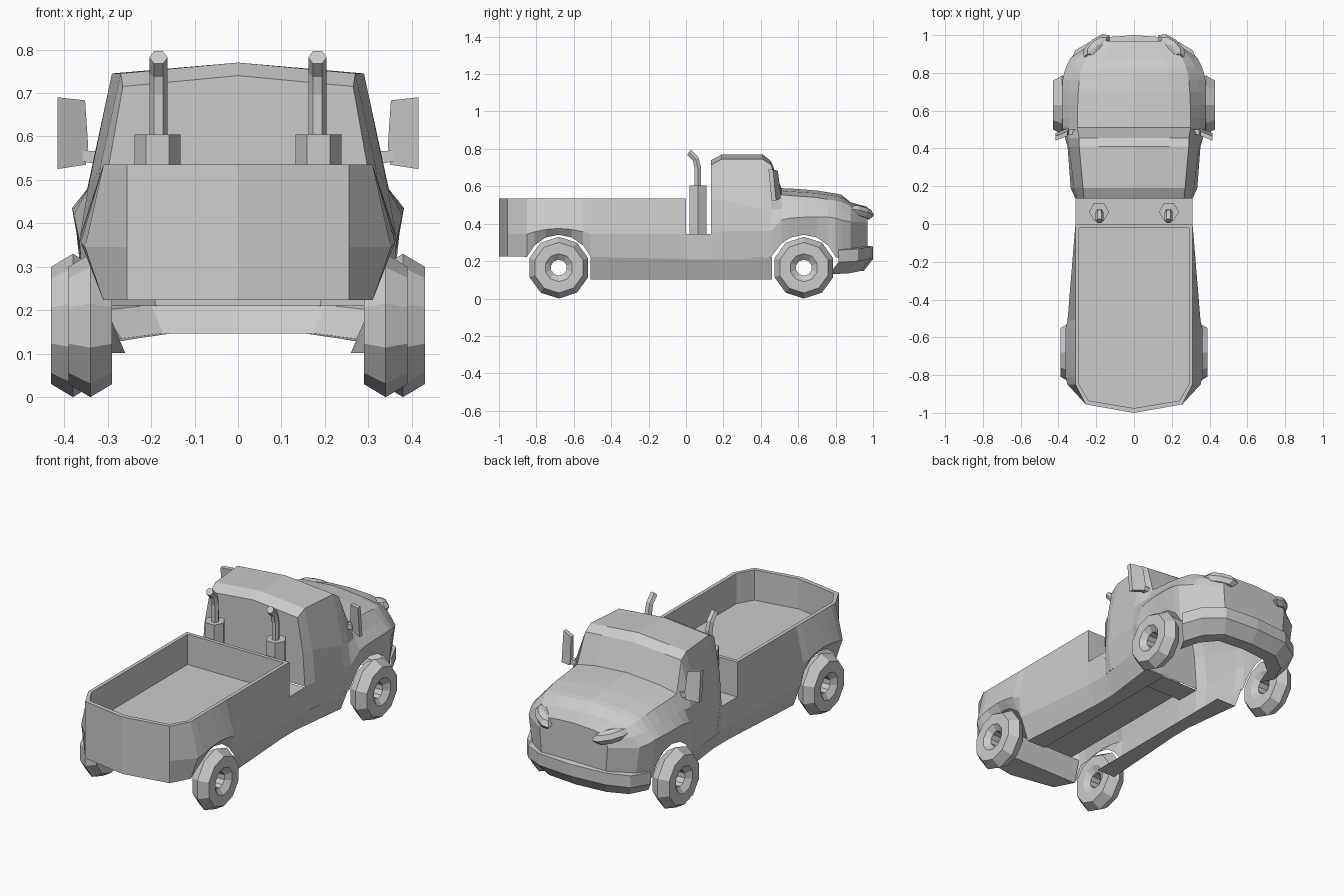
import bpy, bmesh
from math import sin, cos, pi, sqrt, radians
from mathutils import Matrix


def finish(name, bm):
    bmesh.ops.remove_doubles(bm, verts=bm.verts, dist=0.0005)
    bmesh.ops.recalc_face_normals(bm, faces=bm.faces)
    me = bpy.data.meshes.new(name)
    bm.to_mesh(me)
    bm.free()
    ob = bpy.data.objects.new(name, me)
    bpy.context.collection.objects.link(ob)
    ob.modifiers.new("mirror", 'MIRROR')
    return ob


def loft(name, cols, closed=False, extra=()):
    """Skin between neighbouring columns of points; extra = flat polygons."""
    bm = bmesh.new()
    vs = [[bm.verts.new(p) for p in c] for c in cols]
    n = len(cols[0])
    for a, b in zip(vs, vs[1:]):
        for i in range(n if closed else n - 1):
            j = (i + 1) % n
            bm.faces.new((a[i], a[j], b[j], b[i]))
    for poly in extra:
        bm.faces.new([bm.verts.new(p) for p in poly])
    return finish(name, bm)


def arch(y, centre):
    return 0.165 + sqrt(max(0.176 ** 2 - (y - centre) ** 2, 0.0034))


REAR, FRONT = -0.68, 0.63
STEPS = (-0.17, -0.13, -0.07, 0, 0.07, 0.13, 0.17)

# Cab and hood: half sections from crown to sill
# (y, crown z, crown blend, roof edge, belt, waist, sill)
stations = [
    (0.135, 0.74, 0.65, (0.265, 0.715), (0.298, 0.53), (0.31, 0.35), (0.305, 0.21)),
    (0.19, 0.77, 0.65, (0.27, 0.745), (0.317, 0.53), (0.335, 0.36), (0.315, 0.21)),
    (0.41, 0.77, 0.65, (0.29, 0.745), (0.345, 0.48), (0.352, 0.36), (0.335, 0.21)),
    (0.455, 0.735, 0.65, (0.29, 0.715), (0.348, 0.475), (0.365, 0.36), None),
    (0.51, 0.59, 0.4, (0.30, 0.555), (0.345, 0.48), (0.378, 0.42), None),
    (0.56, 0.588, 0.4, (0.30, 0.55), (0.345, 0.482), (0.38, 0.43), None),
    (0.63, 0.583, 0.4, (0.298, 0.545), (0.345, 0.482), (0.382, 0.435), None),
    (0.70, 0.577, 0.4, (0.295, 0.54), (0.342, 0.482), (0.382, 0.435), None),
    (0.76, 0.568, 0.4, (0.29, 0.53), (0.338, 0.48), (0.378, 0.435), None),
    (0.80, 0.562, 0.4, (0.285, 0.525), (0.33, 0.475), (0.37, 0.43), None),
    (0.83, 0.555, 0.4, (0.275, 0.515), (0.32, 0.47), (0.36, 0.42), (0.335, 0.21)),
    (0.88, 0.515, 0.4, (0.255, 0.495), (0.30, 0.46), (0.335, 0.41), (0.305, 0.21)),
    (0.97, 0.49, 0.4, (0.18, 0.475), (0.195, 0.45), (0.205, 0.41), (0.19, 0.21)),
]
cab = []
for y, za, k, c, d, e, f in stations:
    f = f or (0.355, arch(y, FRONT))
    cab.append([(0, y, za), (c[0] * 0.65, y, za + (c[1] - za) * k)]
               + [(x, y, z) for x, z in (c, d, e, f)])
back = cab[0][:5] + [(0, 0.135, 0.35)]
nose = cab[-1] + [(0, 0.97, 0.21)]
loft("cab_and_hood", cab, extra=[back, nose])

# Front bumper wrapped round the nose
plan = [(0, 1.0, 0.0), (0.2, 0.985, 0.0), (0.31, 0.92, -0.012), (0.358, 0.815, -0.018)]
loft("front_bumper", [[(x * 0.9, y - 0.045, 0.285 + d), (x, y, 0.277 + d),
                       (x, y, 0.212 + d), (x * 0.86, y - 0.05, 0.147 + d),
                       (x * 0.75, y - 0.12, 0.147 + d)] for x, y, d in plan])

# Headlights: faceted pods on the nose corners
bm = bmesh.new()
bmesh.ops.create_uvsphere(bm, u_segments=8, v_segments=4, radius=1)
bm.transform(Matrix.Translation((0.2, 0.94, 0.46)) @ Matrix.Rotation(radians(-40), 4, 'Z')
             @ Matrix.Rotation(radians(-12), 4, 'Y') @ Matrix.Diagonal((0.095, 0.042, 0.036, 1)))
finish("headlights", bm)

# Cargo bed: columns round the half outline, from lower edge over the rim to the floor
T, FL = 0.535, 0.37


def bed_col(xt, y, xm, zm, xl, zl, xi, yi):
    return [(xl, y, zl), (xm, y, zm), (xt, y, T), (xi, yi, T), (xi, yi, FL)]


bed = [bed_col(0, -1.0, 0, 0.345, 0, 0.224, 0, -0.975),
       bed_col(0.255, -0.955, 0.255, 0.345, 0.255, 0.224, 0.24, -0.935)]
for s in STEPS:
    y = REAR + s
    edge = abs(s) > 0.15
    xm = 0.352 if edge else 0.362
    zm = 0.345 if edge else 0.35 + 0.025 * cos(s * 10)
    xl = 0.31 if s < -0.15 else 0.338 if edge else 0.33
    bed.append(bed_col(0.31, y, xm, zm, xl, arch(y, REAR), 0.29, y))
bed.append(bed_col(0.31, 0, 0.31, 0.345, 0.305, 0.21, 0.29, -0.02))
tail = [(0, -1, 0.224), (0.255, -0.955, 0.224), (0.31, -0.85, 0.224), (0, -0.85, 0.224)]
panel = [(0, -0.85, 0.224), (0.31, -0.85, 0.224), (0.34, -0.85, FL), (0, -0.85, FL)]
floor = [c[4] for c in bed] + [(0, -0.02, FL)]
loft("cargo_bed", bed, extra=[tail, panel, floor])
loft("bed_front_wall", [[(x, p[1], p[2]) for p in bed[-1][1:]] for x in (0.31, 0)])

# Deck between bed and cab
loft("deck", [[(0, y, 0.345), (0.31, y, 0.345), (0.305, y, 0.21)] for y in (0, 0.135)])

# Side skirts with an inward bottom flange
loft("side_skirts", [[(x, y, z), (x - 0.045, y, 0.102), (0.18, y, 0.102)]
                     for y, x, z in ((-0.51, 0.338, 0.226), (0, 0.305, 0.21),
                                     (0.135, 0.305, 0.21), (0.46, 0.345, 0.222))])

# Wheels: ten-sided rings with an open hub
tyre = [(0.165, 0), (0.135, 0.05), (0.075, 0.05), (0.043, 0.025),
        (0.043, -0.03), (0.08, -0.05), (0.135, -0.05)]
for name, cx, cy in (("rear_wheels", 0.34, REAR), ("front_wheels", 0.38, FRONT)):
    loft(name, [[(cx + w, cy + r * sin(a * pi / 5), 0.165 + r * cos(a * pi / 5))
                 for r, w in tyre] for a in range(11)], closed=True)

# Exhaust stacks: hexagonal base and a bent hexagonal pipe
bm = bmesh.new()
bmesh.ops.create_cone(bm, cap_ends=True, segments=6, radius1=0.053, radius2=0.053, depth=0.26,
                      matrix=Matrix.Translation((0.185, 0.065, 0.475)) @ Matrix.Rotation(pi / 2, 4, 'Z'))
finish("exhaust_bases", bm)
path = [(0.063, 0.60, 0), (0.063, 0.70, 10), (0.052, 0.745, 30), (0.016, 0.782, 55)]
rings = []
for y, z, tilt in path:
    t = radians(tilt)
    rings.append([(0.183 + 0.021 * cos(i * pi / 3), y + 0.02 * sin(i * pi / 3) * cos(t),
                   z + 0.02 * sin(i * pi / 3) * sin(t)) for i in range(6)])
loft("exhaust_pipes", rings, closed=True, extra=[rings[-1]])

# Door mirrors: slanted plates on short arms
face = [(0.35, 0.535), (0.415, 0.525), (0.415, 0.69), (0.352, 0.683), (0.345, 0.58)]
plates = [[(x, 0.495 + s - (x - 0.35) * 0.4 - (z - 0.53) * 0.1, z) for x, z in face]
          for s in (-0.012, 0.012)]
loft("mirrors", plates, closed=True, extra=plates)
arm = [[(x, y, z) for y, z in ((0.475, zl), (0.5, zl), (0.5, zh), (0.475, zh))]
       for x, zl, zh in ((0.31, 0.535, 0.565), (0.358, 0.542, 0.568))]
loft("mirror_arms", arm, closed=True, extra=arm)
